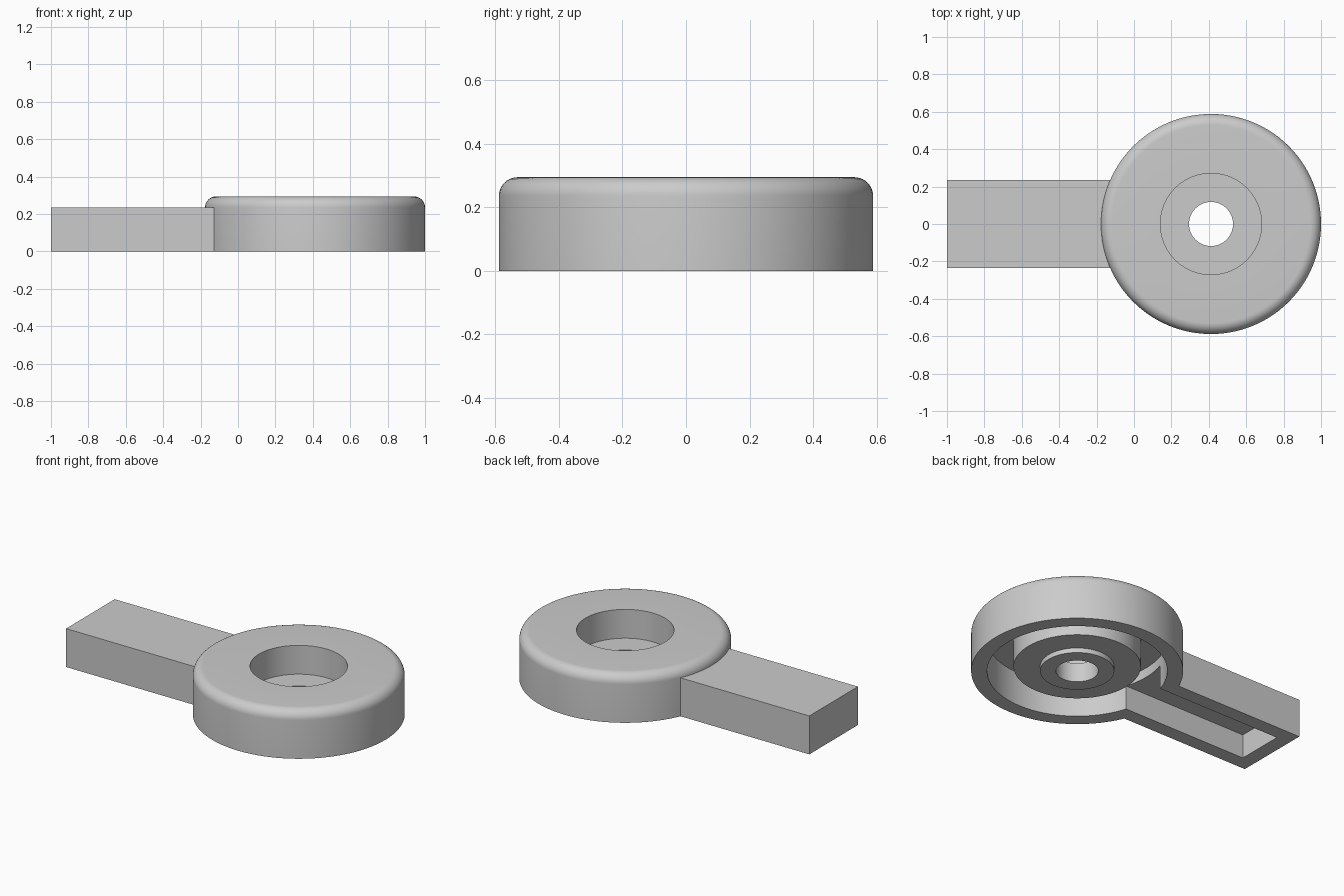
import bpy
import bmesh
import math
from mathutils import Matrix, Vector

cube = bpy.data.objects.get("Cube")
if cube:
    bpy.data.objects.remove(cube, do_unlink=True)

U = 2 / 68            # one design unit
CX = 1 - 20 * U       # axis of the round head
SIDES = 128

grey = bpy.data.materials.new("plain grey")
grey.use_nodes = True
grey.diffuse_color = (0.6, 0.6, 0.6, 1)
grey.node_tree.nodes["Principled BSDF"].inputs["Base Color"].default_value = (0.6, 0.6, 0.6, 1)


def make_object(name, bm):
    bmesh.ops.recalc_face_normals(bm, faces=bm.faces)
    mesh = bpy.data.meshes.new(name)
    bm.to_mesh(mesh)
    bm.free()
    mesh.materials.append(grey)
    obj = bpy.data.objects.new(name, mesh)
    bpy.context.collection.objects.link(obj)
    return obj


def box(name, x0, x1, half_width, z0, z1):
    bm = bmesh.new()
    size = Matrix.Diagonal((x1 - x0, 2 * half_width, z1 - z0, 1))
    place = Matrix.Translation(((x0 + x1) / 2, 0, (z0 + z1) / 2))
    bmesh.ops.create_cube(bm, size=1, matrix=place @ size)
    return make_object(name, bm)


def lathe(name, profile):
    bm = bmesh.new()
    verts = [bm.verts.new((CX + r * U, 0, z * U)) for r, z in profile]
    edges = [bm.edges.new((a, b)) for a, b in zip(verts, verts[1:] + verts[:1])]
    bmesh.ops.spin(bm, geom=verts + edges, cent=(CX, 0, 0), axis=(0, 0, 1),
                   angle=math.tau, steps=SIDES)
    bmesh.ops.remove_doubles(bm, verts=bm.verts, dist=1e-5)
    return make_object(name, bm)


def combine(target, tool, operation):
    mod = target.modifiers.new(operation.lower(), "BOOLEAN")
    mod.operation = operation
    mod.solver = "EXACT"
    mod.object = tool
    with bpy.context.temp_override(object=target, active_object=target):
        bpy.ops.object.modifier_apply(modifier=mod.name)
    bpy.data.objects.remove(tool, do_unlink=True)


# Round head: hollow shell, rounded top rim, recessed cup and bored boss
fillet = [(18 + 2 * math.cos(a), 8 + 2 * math.sin(a))
          for a in (math.pi / 2 * i / 10 for i in range(11))]
profile = [(17, 0), (20, 0)] + fillet + [
    (9.2, 10), (9.2, 4), (4, 4),       # recess and its floor
    (4, 0), (7, 0), (7, 1),            # bored boss
    (12, 1), (12, 7), (17, 7),         # cup outside and shell ceiling
]
body = lathe("round_head_with_arm", profile)

# Flat arm, joined to the head
combine(body, box("arm", -1, -0.10, 8 * U, 0, 8 * U), "UNION")

# Channel under the arm, opening into the head
combine(body, box("arm_channel", -1 + 3 * U, 0, 5 * U, -0.1, 5 * U), "DIFFERENCE")

bpy.ops.object.select_all(action="DESELECT")
body.select_set(True)
bpy.context.view_layer.objects.active = body
bpy.ops.object.shade_smooth_by_angle(angle=math.radians(30))
